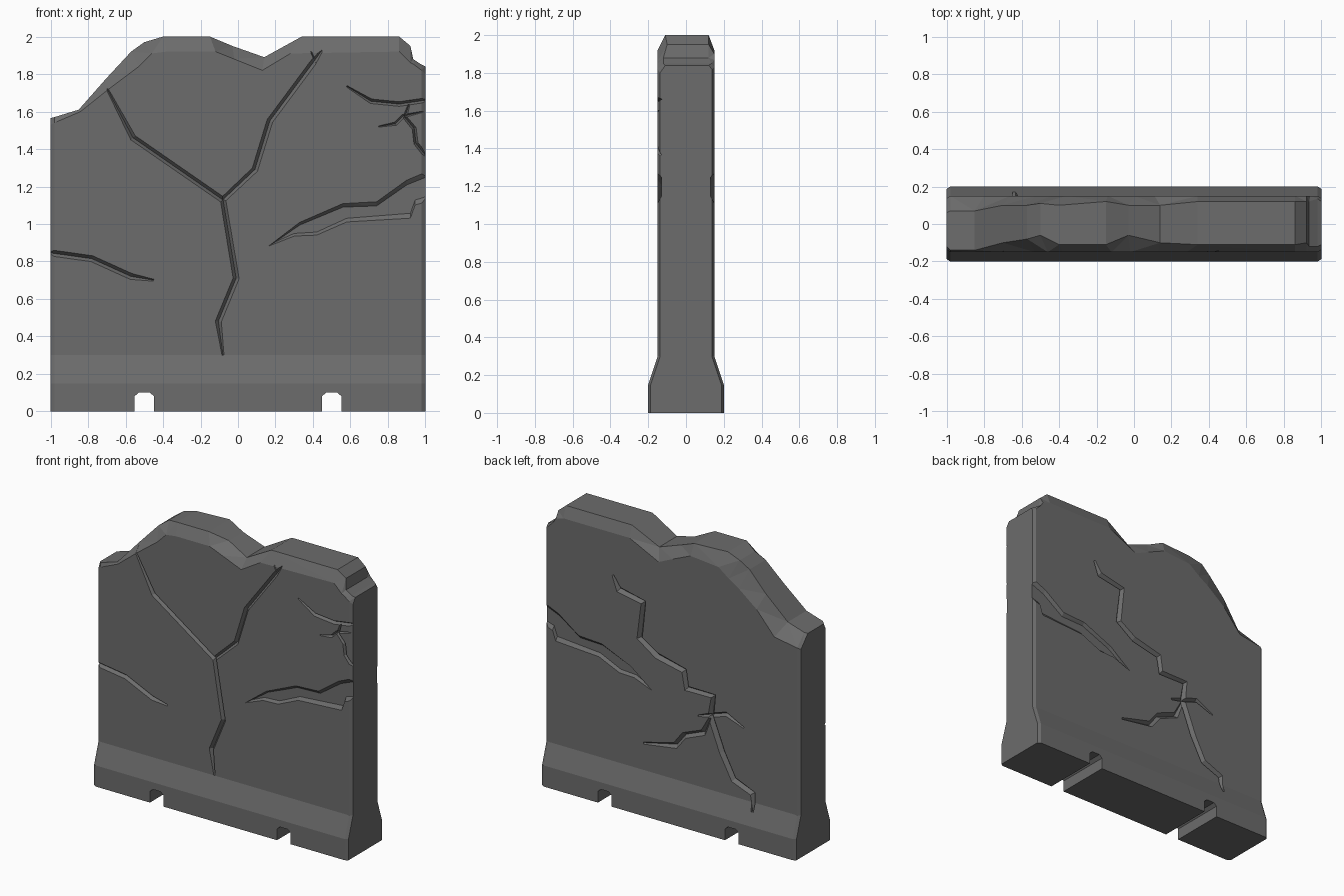
import bpy, bmesh
from mathutils import Vector

if "Cube" in bpy.data.objects:
    bpy.data.objects.remove(bpy.data.objects["Cube"])

stone = bpy.data.materials.new("dark_grey_concrete")
stone.diffuse_color = (0.15, 0.15, 0.15, 1)
stone.use_nodes = True
stone.node_tree.nodes["Principled BSDF"].inputs["Base Color"].default_value = stone.diffuse_color


def new_object(name, bm):
    bmesh.ops.recalc_face_normals(bm, faces=bm.faces)
    me = bpy.data.meshes.new(name)
    bm.to_mesh(me)
    bm.free()
    ob = bpy.data.objects.new(name, me)
    bpy.context.collection.objects.link(ob)
    me.materials.append(stone)
    return ob


def loft(name, rings, flat=False):
    """Closed rings joined into a capped solid."""
    bm = bmesh.new()
    vs = [[bm.verts.new(p) for p in r] for r in rings]
    n = len(rings[0])
    for a, b in zip(vs, vs[1:]):
        for i in range(n):
            j = (i + 1) % n
            bm.faces.new((a[i], a[j], b[j], b[i]))
    bm.faces.new(vs[0])
    bm.faces.new(vs[-1])
    bmesh.ops.recalc_face_normals(bm, faces=bm.faces)
    bmesh.ops.triangulate(bm, faces=bm.faces)
    if flat:
        bmesh.ops.dissolve_limit(bm, angle_limit=0.02, verts=bm.verts, edges=bm.edges)
    return new_object(name, bm)


# Wall: cross-sections along x; top ridge x, z, front y, back y, front edge x, z, back edge x, z
stations = [
    (-1, 1.565, -.12, .06, -1, 1.53, -1, 1.48),
    (-.98, 1.57, -.14, .07, -.98, 1.54, -.98, 1.49),
    (-.85, 1.61, -.14, .07, -.84, 1.60, -.80, 1.52),
    (-.70, 1.78, -.10, .10, -.69, 1.72, -.66, 1.68),
    (-.57, 1.92, -.08, .10, -.53, 1.84, -.52, 1.79),
    (-.50, 1.97, -.06, .11, -.46, 1.91, -.44, 1.84),
    (-.40, 2.0, -.11, .10, -.38, 1.92, -.36, 1.90),
    (-.15, 2.0, -.11, .12, -.12, 1.92, -.14, 1.92),
    (-.03, 1.95, -.06, .10, -.02, 1.88, .0, 1.86),
    (.14, 1.89, -.10, .10, .13, 1.82, .11, 1.81),
    (.34, 2.0, -.11, .12, .28, 1.91, .34, 1.92),
    (.86, 2.0, -.11, .12, .86, 1.92, .86, 1.92),
    (.92, 1.95, -.10, .12, .92, 1.86, .92, 1.90),
    (.935, 1.88, -.12, .12, .94, 1.85, .94, 1.87),
    (.98, 1.85, -.12, .135, .98, 1.82, .98, 1.83),
    (1, 1.84, -.11, .12, 1, 1.80, 1, 1.82),
]
rings = []
for x, z, y1, y2, xf, zf, xb, zb in stations:
    c = .013 if abs(x) == 1 else 0
    w, t = .2 - c, .15 - c
    rings.append([(x, -w, 0), (x, -w, .15), (x, -t, .3), (xf, -t, zf), (x, y1, z),
                  (x, y2, z), (xb, t, zb), (x, t, .3), (x, w, .15), (x, w, 0)])
wall = loft("broken_wall", rings, True)


def cut(cutter):
    cutter.hide_render = True
    m = wall.modifiers.new("cut", "BOOLEAN")
    m.operation, m.solver, m.object = "DIFFERENCE", "EXACT", cutter
    bpy.context.view_layer.objects.active = wall
    bpy.ops.object.modifier_apply(modifier=m.name)
    bpy.data.objects.remove(cutter)


# Drain notches through the foot
for cx in (-.5, .5):
    prof = [(-.053, -.05), (-.053, .08), (-.03, .1), (.03, .1), (.053, .08), (.053, -.05)]
    cut(loft("notch_cutter", [[(cx + a, y, b) for a, b in prof] for y in (-.3, .3)]))


# V-shaped cracks along a path; side -1 is the front, 1 the back
def crack(side, path, w=.017, d=.022):
    pts = [Vector(p) for p in path]
    rs = []
    for i, p in enumerate(pts):
        a = (p - pts[i - 1]).normalized() if i else Vector((0, 0))
        b = (pts[i + 1] - p).normalized() if i < len(pts) - 1 else Vector((0, 0))
        t = (a + b).normalized()
        n = Vector((-t.y, t.x))
        k = .35 if i in (0, len(pts) - 1) and abs(p.x) < 1 else 1
        l, r = p + n * w * k, p - n * w * k
        out, surf, deep = side * .21, side * .151, side * (.15 - d * k)
        rs.append([(l.x, out, l.y), (l.x, surf, l.y), (p.x, deep, p.y),
                   (r.x, surf, r.y), (r.x, out, r.y)])
    cut(loft("crack_cutter", rs))


# Front cracks: forked main crack, left edge crack, small upper right web
crack(-1, [(-.70, 1.725), (-.56, 1.46), (-.08, 1.128), (-.07, 1.10)])
crack(-1, [(.45, 1.93), (.40, 1.86), (.17, 1.55), (.09, 1.29), (-.08, 1.13),
           (-.01, .71), (-.105, .48), (-.08, .30)])
crack(-1, [(.39, 1.92), (.415, 1.86)], .012)
crack(-1, [(-1.03, .85), (-.78, .815), (-.57, .72), (-.45, .70)])
crack(-1, [(.58, 1.735), (.71, 1.655), (.86, 1.64), (1.03, 1.665)], .013)
crack(-1, [(.92, 1.66), (.89, 1.57), (.94, 1.51), (.95, 1.43), (1.03, 1.33)], .012)
crack(-1, [(.99, 1.60), (.88, 1.575), (.84, 1.535), (.75, 1.52)], .010)

# Back cracks: jagged diagonal with side branches
crack(1, [(.47, 1.62), (.425, 1.53), (.23, 1.49), (.26, 1.23), (.126, 1.14), (-.09, 1.09),
          (-.11, .97), (-.32, .97), (-.30, .82), (-.39, .59), (-.48, .42), (-.63, .36),
          (-.64, .24)], .024, .025)
crack(1, [(-.31, .84), (-.24, .69), (-.09, .63), (-.02, .54), (.23, .49)], .022, .025)
crack(1, [(-.20, .80), (-.30, .83), (-.42, .87), (-.56, .81)], .016, .025)

# Wide shallow flake at the right edge, on both sides
upper = [(.16, .88), (.33, 1.01), (.56, 1.11), (.74, 1.12), (.90, 1.235), (1.03, 1.29)]
lower = [(1.03, 1.125), (.945, 1.10), (.92, 1.03), (.58, 1.01), (.42, .94), (.30, .935)]


def inset(x, z, s):
    t = .012 + .02 * (x - .16)
    return (.20, .905) if x == .16 else (x, z + s * t)


outer = upper + lower
inner = [inset(x, z, -1) for x, z in upper] + [inset(x, z, 1) for x, z in lower]
for s in (-1, 1):
    cut(loft("flake_cutter", [[(x, s * y, z) for x, z in ring]
                              for y, ring in ((.21, outer), (.151, outer), (.131, inner))]))
